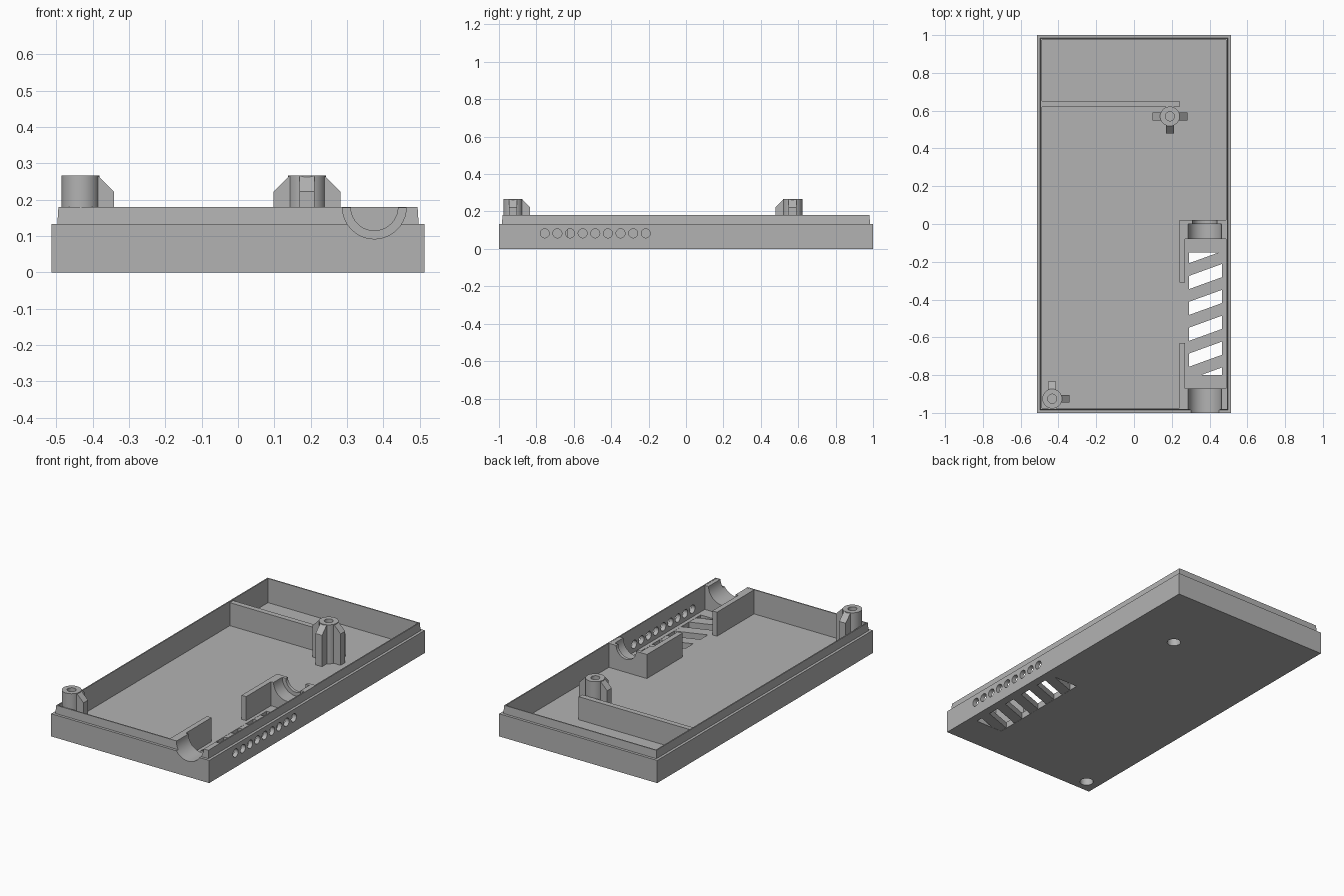
import bpy, bmesh, math
from mathutils import Matrix, Vector

cube = bpy.data.objects.get("Cube")
if cube:
    bpy.data.objects.remove(cube, do_unlink=True)

grey = bpy.data.materials.new("plain grey")
grey.use_nodes = True
grey.diffuse_color = (0.45, 0.45, 0.45, 1)
grey.node_tree.nodes["Principled BSDF"].inputs["Base Color"].default_value = (0.45, 0.45, 0.45, 1)

FLOOR, RIM, TOP = 0.038, 0.18, 0.267
AXLE_X, WIDE, NARROW = 0.375, 0.088, 0.065


def finish(bm, name):
    bmesh.ops.recalc_face_normals(bm, faces=bm.faces)
    mesh = bpy.data.meshes.new(name)
    bm.to_mesh(mesh)
    bm.free()
    mesh.materials.append(grey)
    obj = bpy.data.objects.new(name, mesh)
    bpy.context.collection.objects.link(obj)
    return obj


def add_box(bm, lo, hi):
    lo, hi = Vector(lo), Vector(hi)
    matrix = Matrix.Translation((lo + hi) / 2) @ Matrix.Diagonal((*(hi - lo), 1))
    bmesh.ops.create_cube(bm, size=1, matrix=matrix)


def add_rod(bm, start, end, radius):
    start, end = Vector(start), Vector(end)
    way = end - start
    turn = way.to_track_quat('Z', 'Y').to_matrix().to_4x4()
    bmesh.ops.create_cone(bm, cap_ends=True, segments=40, radius1=radius, radius2=radius,
                          depth=way.length, matrix=Matrix.Translation((start + end) / 2) @ turn)


def add_prism(bm, points, offset):
    face = bm.faces.new([bm.verts.new(p) for p in points])
    out = bmesh.ops.extrude_face_region(bm, geom=[face])
    bmesh.ops.translate(bm, vec=offset, verts=[v for v in out["geom"] if isinstance(v, bmesh.types.BMVert)])


def box(name, lo, hi):
    bm = bmesh.new()
    add_box(bm, lo, hi)
    return finish(bm, name)


def cut(obj, bm):
    cutter = finish(bm, "cutter")
    cutter.hide_render = True
    mod = obj.modifiers.new("cut", 'BOOLEAN')
    mod.operation, mod.solver, mod.object = 'DIFFERENCE', 'EXACT', cutter
    bpy.ops.object.select_all(action='DESELECT')
    bpy.context.view_layer.objects.active = obj
    obj.select_set(True)
    bpy.ops.object.modifier_apply(modifier=mod.name)
    bpy.data.objects.remove(cutter, do_unlink=True)
    bpy.ops.object.shade_smooth_by_angle(angle=math.radians(30))


# Tray: rectangular loops from the outer base, over the stepped lip, to the floor
bm = bmesh.new()
loops = []
for inset, z in ((0, 0), (0, 0.133), (0.016, 0.133), (0.019, RIM), (0.026, RIM), (0.026, FLOOR)):
    w, d = 0.513 - inset, 1 - inset
    loops.append([bm.verts.new((sx * w, sy * d, z)) for sx, sy in ((-1, -1), (1, -1), (1, 1), (-1, 1))])
for a, b in zip(loops, loops[1:]):
    for i in range(4):
        j = (i + 1) % 4
        bm.faces.new((a[i], a[j], b[j], b[i]))
bm.faces.new(loops[0])
bm.faces.new(loops[-1])
tray = finish(bm, "tray")

posts = {"front_post": ((-0.433, -0.925), ((1, 0), (0, 1))),
         "rear_post": ((0.19, 0.57), ((1, 0), (-1, 0), (0, -1)))}

# Tray openings: side holes, vent, axle notch and screw recesses
bm = bmesh.new()
for i in range(9):
    y = -0.755 + i * 0.0675
    add_rod(bm, (0.45, y, 0.083), (0.55, y, 0.083), 0.024)
add_box(bm, (0.29, -0.80, -0.05), (0.465, -0.15, 0.06))
add_rod(bm, (AXLE_X, -1.05, RIM), (AXLE_X, -0.9, RIM), WIDE)
for (x, y), _ in posts.values():
    add_rod(bm, (x, y, -0.05), (x, y, 0.1), 0.037)
cut(tray, bm)

# Slanted vent bars
bm = bmesh.new()
for i in range(5):
    y = -0.21 - i * 0.137
    add_prism(bm, [(0.285, y, 0.001), (0.47, y + 0.067, 0.001),
                   (0.47, y, 0.001), (0.285, y - 0.067, 0.001)], (0, 0, FLOOR - 0.002))
finish(bm, "vent_bars")

# Axle cradles
rear = box("rear_cradle", (0.24, -0.08, 0.03), (0.49, 0.02, RIM - 0.001))
bm = bmesh.new()
add_rod(bm, (AXLE_X, -0.2, RIM), (AXLE_X, 0, RIM), WIDE)
cut(rear, bm)
bm = bmesh.new()
add_rod(bm, (AXLE_X, -0.2, RIM), (AXLE_X, 0.1, RIM), NARROW)
cut(rear, bm)
front = box("front_cradle", (0.24, -0.976, 0.03), (0.49, -0.87, RIM - 0.001))
bm = bmesh.new()
add_rod(bm, (AXLE_X, -1.05, RIM), (AXLE_X, -0.8, RIM), WIDE)
cut(front, bm)

# Ribs beside the vent and the cross partition
box("rear_rib", (0.24, -0.31, 0.03), (0.27, -0.079, RIM - 0.001))
box("front_rib", (0.24, -0.871, 0.03), (0.27, -0.63, RIM - 0.001))
box("partition", (-0.49, 0.62, 0.03), (0.24, 0.652, 0.173))

# Screw posts with chamfered fins
for name, ((x, y), directions) in posts.items():
    bm = bmesh.new()
    add_rod(bm, (x, y, 0.02), (x, y, TOP), 0.052)
    post = finish(bm, name)
    bm = bmesh.new()
    add_rod(bm, (x, y, 0.16), (x, y, 0.3), 0.024)
    add_rod(bm, (x, y, -0.05), (x, y, 0.1), 0.037)
    cut(post, bm)
    bm = bmesh.new()
    for dx, dy in directions:
        side = Vector((-dy, dx, 0)) * 0.021
        profile = [(0.042, 0.03), (0.092, 0.03), (0.092, 0.222), (0.048, TOP - 0.001), (0.042, TOP - 0.001)]
        add_prism(bm, [Vector((x + dx * r, y + dy * r, z)) - side for r, z in profile], side * 2)
    finish(bm, name + "_fins")
